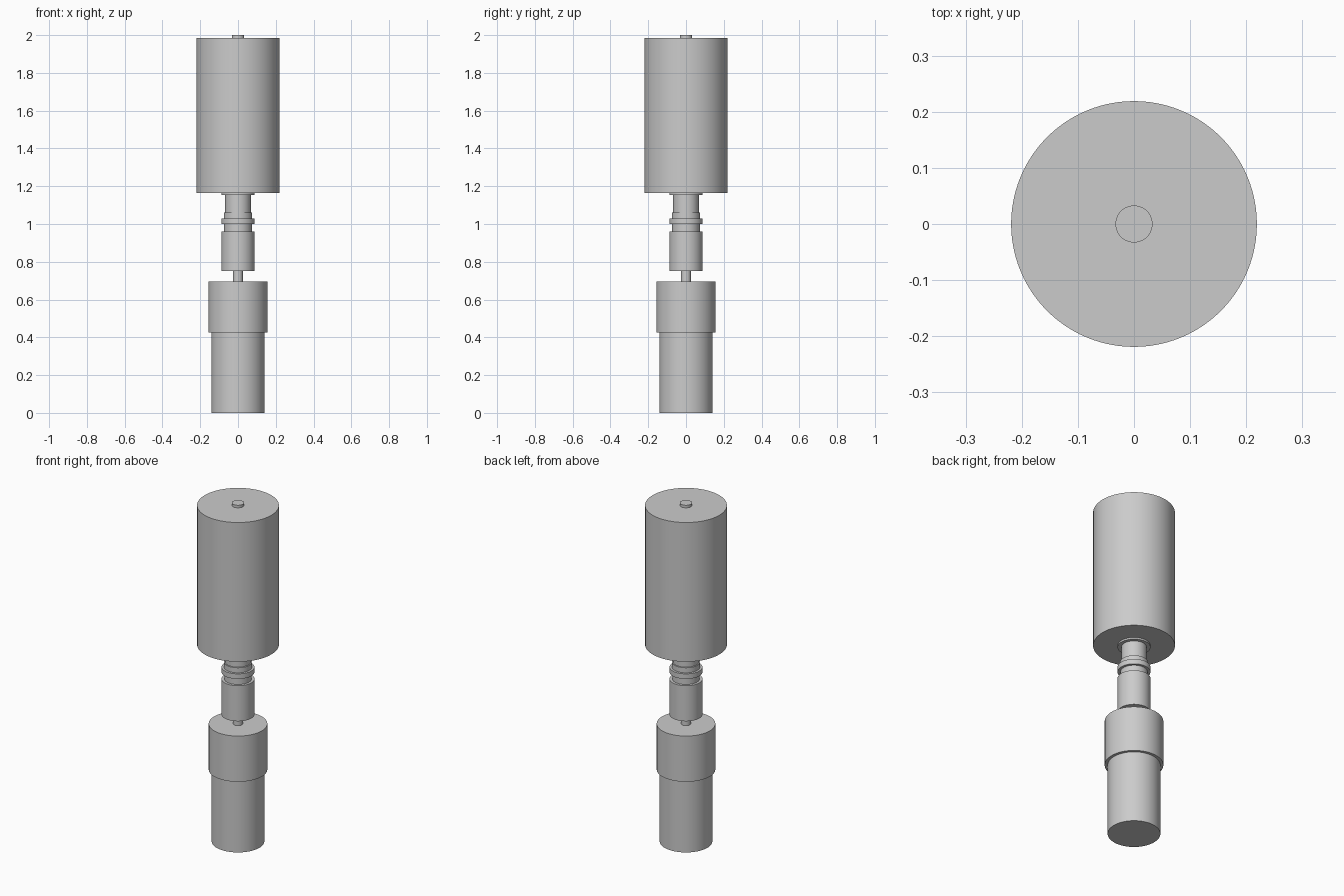
import bpy
import math

cube = bpy.data.objects.get("Cube")
if cube:
    bpy.data.objects.remove(cube, do_unlink=True)

# Single plain grey finish
grey = bpy.data.materials.new("plain grey")
grey.use_nodes = True
colour = (0.6, 0.6, 0.6, 1.0)
grey.diffuse_color = colour
grey.node_tree.nodes["Principled BSDF"].inputs["Base Color"].default_value = colour


def cylinder(name, radius, bottom, top):
    """Upright smooth cylinder between two heights."""
    bpy.ops.mesh.primitive_cylinder_add(
        vertices=96, radius=radius, depth=top - bottom,
        location=(0, 0, (bottom + top) / 2))
    obj = bpy.context.object
    obj.name = name
    obj.data.materials.append(grey)
    bpy.ops.object.shade_smooth_by_angle(angle=math.radians(30))
    return obj


# Lower housing with its wider collar and drive shaft
cylinder("lower_body", 0.141, 0, 0.425)
cylinder("lower_collar", 0.157, 0.425, 0.695)
cylinder("drive_shaft", 0.026, 0.695, 0.75)

# Stepped coupling
cylinder("coupling_sleeve", 0.088, 0.75, 0.96)
cylinder("coupling_groove", 0.073, 0.96, 1.0)
cylinder("coupling_ring", 0.088, 1.0, 1.03)
cylinder("coupling_step", 0.075, 1.03, 1.06)
cylinder("coupling_neck", 0.068, 1.06, 1.153)
cylinder("mounting_flange", 0.088, 1.153, 1.163)

# Large upper housing with the shaft tip on top
cylinder("upper_body", 0.219, 1.163, 1.985)
cylinder("top_shaft_tip", 0.033, 1.985, 2.0)
